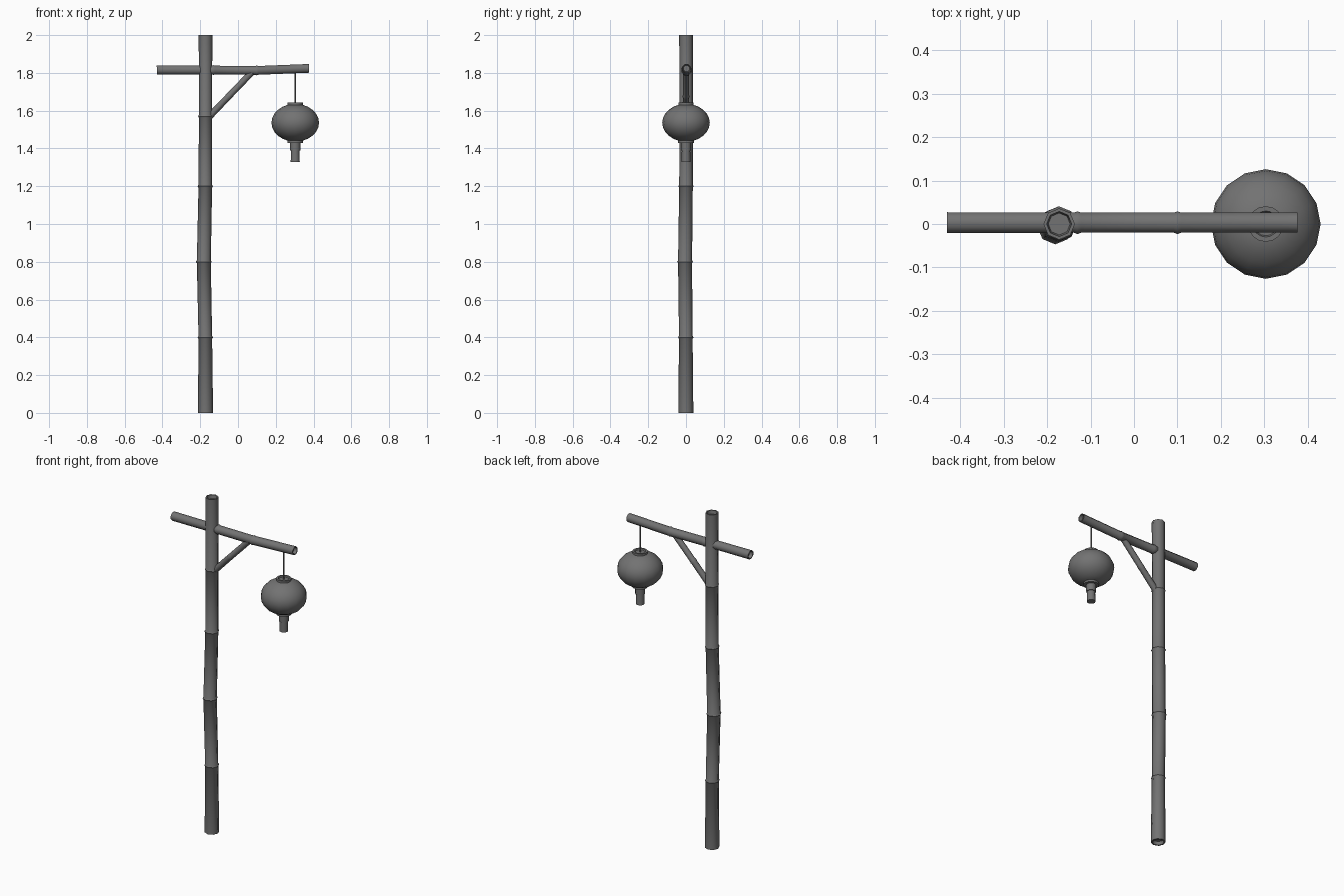
import bpy, bmesh, math
from mathutils import Vector

cube = bpy.data.objects.get("Cube")
if cube:
    bpy.data.objects.remove(cube, do_unlink=True)

grey = bpy.data.materials.new("dark_grey")
grey.use_nodes = True
colour = (0.17, 0.17, 0.17, 1)
grey.diffuse_color = colour
grey.node_tree.nodes["Principled BSDF"].inputs["Base Color"].default_value = colour


def loft(name, rings, sides, phase=0.0, angle=50):
    """Skin a run of (centre, radius) rings and cap both ends."""
    axis = (Vector(rings[-1][0]) - Vector(rings[0][0]))
    # Hollow ends put the last ring inside, so the axis still follows the run
    side = axis.cross(Vector((0, 1, 0))).normalized()
    other = axis.cross(side).normalized()
    bm = bmesh.new()
    loops = []
    for centre, radius in rings:
        loop = []
        for i in range(sides):
            a = phase + math.tau * i / sides
            loop.append(bm.verts.new(Vector(centre) + radius * (side * math.cos(a) + other * math.sin(a))))
        loops.append(loop)
    for a, b in zip(loops, loops[1:]):
        for i in range(sides):
            j = (i + 1) % sides
            bm.faces.new((a[i], a[j], b[j], b[i]))
    bm.faces.new(loops[0])
    bm.faces.new(loops[-1])
    bmesh.ops.recalc_face_normals(bm, faces=bm.faces)
    mesh = bpy.data.meshes.new(name)
    bm.to_mesh(mesh)
    bm.free()
    mesh.materials.append(grey)
    obj = bpy.data.objects.new(name, mesh)
    bpy.context.collection.objects.link(obj)
    bpy.ops.object.select_all(action='DESELECT')
    obj.select_set(True)
    bpy.context.view_layer.objects.active = obj
    bpy.ops.object.shade_smooth_by_angle(angle=math.radians(angle))
    return obj


def bamboo(name, stations, sides=8, phase=0.0, swell=1.13):
    """Cane through (point, radius) stations: inner ones are nodes, ends are hollow."""
    pts = [(Vector(p), r) for p, r in stations]
    rings = []
    for k, (p, r) in enumerate(pts):
        before = (p - pts[k - 1][0]).normalized() if k else None
        after = (pts[k + 1][0] - p).normalized() if k < len(pts) - 1 else None
        if before is None:
            rings += [(p + after * 0.02, r * 0.7), (p, r * 0.8), (p, r)]
        elif after is None:
            rings += [(p, r), (p, r * 0.8), (p - before * 0.02, r * 0.7)]
        else:
            rings += [(p - before * 0.008, r), (p, r * swell), (p + after * 0.008, r)]
    return loft(name, rings, sides, phase)


def turned(name, profile, sides=16):
    """Round part under the hanging point, from (radius, z) pairs."""
    return loft(name, [((0.303, 0, z), r) for r, z in profile], sides)


# Upright cane with a slight bend
bamboo("post", [
    ((-0.172, -0.001, 0), 0.040),
    ((-0.173, -0.001, 0.40), 0.036),
    ((-0.181, -0.005, 0.80), 0.037),
    ((-0.173, 0.000, 1.20), 0.036),
    ((-0.172, 0.001, 1.57), 0.035),
    ((-0.172, 0.000, 2.0), 0.036)])

# Cross arm and diagonal brace
bamboo("cross_arm", [
    ((-0.43, 0.003, 1.816), 0.026),
    ((-0.13, 0.003, 1.815), 0.025),
    ((0.10, 0.003, 1.813), 0.025),
    ((0.376, 0.003, 1.824), 0.025)], phase=math.pi / 8)
bamboo("brace", [
    ((-0.165, 0, 1.555), 0.018),
    ((-0.05, 0, 1.675), 0.017),
    ((0.08, 0, 1.81), 0.017)], swell=1.1)

# Lantern hanging from a cord
turned("cord", [(0.004, 1.625), (0.004, 1.815)], 6)
body = []
for i in range(11):
    a = math.radians(-72 + 144 * i / 10)
    body.append((0.126 * math.cos(a), 1.536 + 0.1 * math.sin(a)))
turned("lantern_body", body)
turned("lantern_cap", [(0.041, 1.62), (0.041, 1.643), (0.030, 1.643), (0.027, 1.636)])
turned("lantern_base", [(0.042, 1.45), (0.042, 1.43)])
turned("tassel_collar", [(0.027, 1.435), (0.027, 1.388)], 12)
turned("tassel", [(0.022, 1.40), (0.024, 1.328)], 12)
